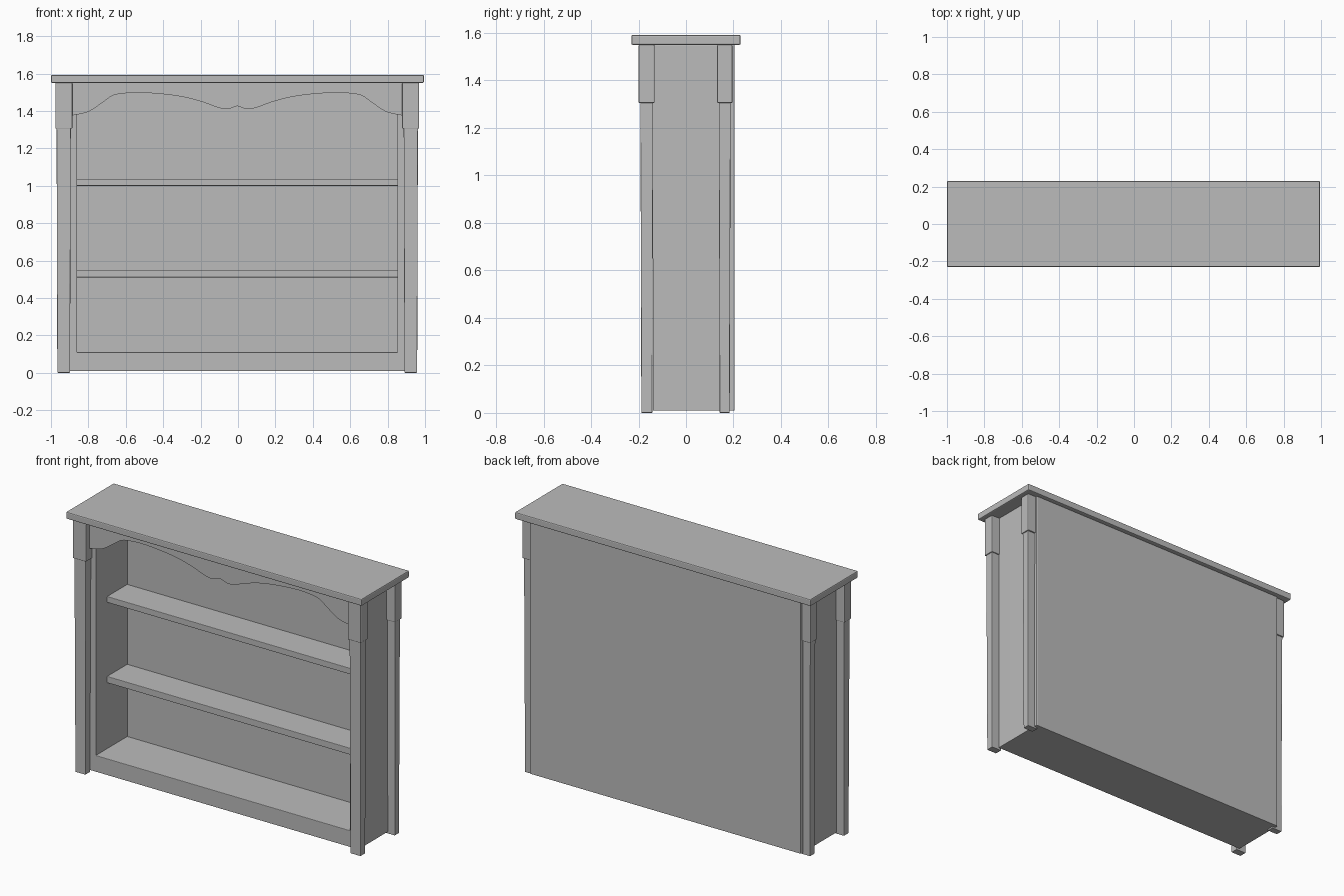
import bpy
import bmesh

cube = bpy.data.objects.get("Cube")
if cube:
    bpy.data.objects.remove(cube, do_unlink=True)

grey = bpy.data.materials.new("plain_grey")
grey.use_nodes = True
colour = (0.5, 0.5, 0.5, 1)
grey.diffuse_color = colour
grey.node_tree.nodes["Principled BSDF"].inputs["Base Color"].default_value = colour

CX = -0.004          # the case sits slightly off centre
BOTTOM, TOP = 0.01, 1.55


def finish(name, bm, bevel):
    bmesh.ops.recalc_face_normals(bm, faces=bm.faces)
    mesh = bpy.data.meshes.new(name)
    bm.to_mesh(mesh)
    bm.free()
    mesh.materials.append(grey)
    obj = bpy.data.objects.new(name, mesh)
    bpy.context.collection.objects.link(obj)
    if bevel:
        mod = obj.modifiers.new("soft_edges", "BEVEL")
        mod.width = bevel
        mod.segments = 2
        mod.limit_method = 'ANGLE'
    return obj


def box(name, x, y, z, bevel=0.003, taper=0.0):
    """Box from three ranges; taper narrows the foot on all sides."""
    bm = bmesh.new()
    bmesh.ops.create_cube(bm, size=1)
    for v in bm.verts:
        shrink = taper if v.co.z < 0 else 0
        centre = [(a + b) / 2 for a, b in (x, y, z)]
        size = [x[1] - x[0] - 2 * shrink, y[1] - y[0] - 2 * shrink, z[1] - z[0]]
        v.co = [c + s * k for c, s, k in zip(centre, size, v.co)]
    return finish(name, bm, bevel)


def side_range(side, inner, outer):
    return tuple(sorted((CX + side * inner, CX + side * outer)))


# Top board
box("top_board", (-1, 0.994), (-0.23, 0.23), (TOP, 1.592), 0.006)

# Case: sides, back and base
for side, label in ((1, "left"), (-1, "right")):
    box(label + "_side_panel", side_range(side, 0.857, 0.915),
        (-0.14, 0.203), (BOTTOM, TOP))
box("back_panel", (CX - 0.913, CX + 0.913), (0.163, 0.205), (BOTTOM, TOP))
box("base_board", (CX - 0.913, CX + 0.913), (-0.14, 0.2), (BOTTOM, 0.11))

# Shelves, set back from the front
for name, low, high in (("lower_shelf", 0.51, 0.55), ("upper_shelf", 1.0, 1.037)):
    box(name, (CX - 0.86, CX + 0.86), (-0.03, 0.17), (low, high))

# Corner posts with thicker blocks at the head
for side, label in ((1, "left"), (-1, "right")):
    for end, y_leg, y_block in (("front", (-0.192, -0.138), (-0.2, -0.132)),
                                ("rear", (0.138, 0.188), (0.131, 0.196))):
        box(f"{end}_{label}_post", side_range(side, 0.89, 0.966), y_leg,
            (0, 1.32), 0.003, 0.004)
        box(f"{end}_{label}_post_head", side_range(side, 0.882, 0.972), y_block,
            (1.305, TOP), 0.005)

# Scalloped valance: smooth curve through half-profile points, mirrored
half = [(0, 1.427), (0.05, 1.411), (0.1, 1.417), (0.18, 1.446), (0.28, 1.473),
        (0.4, 1.49), (0.53, 1.498), (0.62, 1.492), (0.67, 1.48),
        (0.72, 1.445), (0.78, 1.404), (0.82, 1.388), (0.89, 1.374)]


def smooth(points, steps=4):
    """Catmull-Rom interpolation of the outline."""
    padded = [points[0]] + points + [points[-1]]
    out = []
    for a, b, c, d in zip(padded, padded[1:], padded[2:], padded[3:]):
        for i in range(steps):
            t = i / steps
            out.append(tuple(
                q + t * (r - p) / 2 + t * t * (p - 2.5 * q + 2 * r - s / 2)
                + t ** 3 * (1.5 * (q - r) + (s - p) / 2)
                for p, q, r, s in zip(a, b, c, d)))
    return out + [points[-1]]


right_half = smooth(half)
outline = [(-x, z) for x, z in reversed(right_half)] + right_half[1:]
bm = bmesh.new()
front_y, rear_y = -0.166, -0.138
columns = [[bm.verts.new((CX + x, y, h)) for y, h in
            ((front_y, z), (rear_y, z), (rear_y, TOP), (front_y, TOP))]
           for x, z in outline]
for a, b in zip(columns, columns[1:]):
    for i in range(4):
        j = (i + 1) % 4
        bm.faces.new((a[i], a[j], b[j], b[i]))
bm.faces.new(columns[0])
bm.faces.new(columns[-1])
valance = finish("valance", bm, 0)
bpy.context.view_layer.objects.active = valance
valance.select_set(True)
bpy.ops.object.shade_smooth_by_angle()
